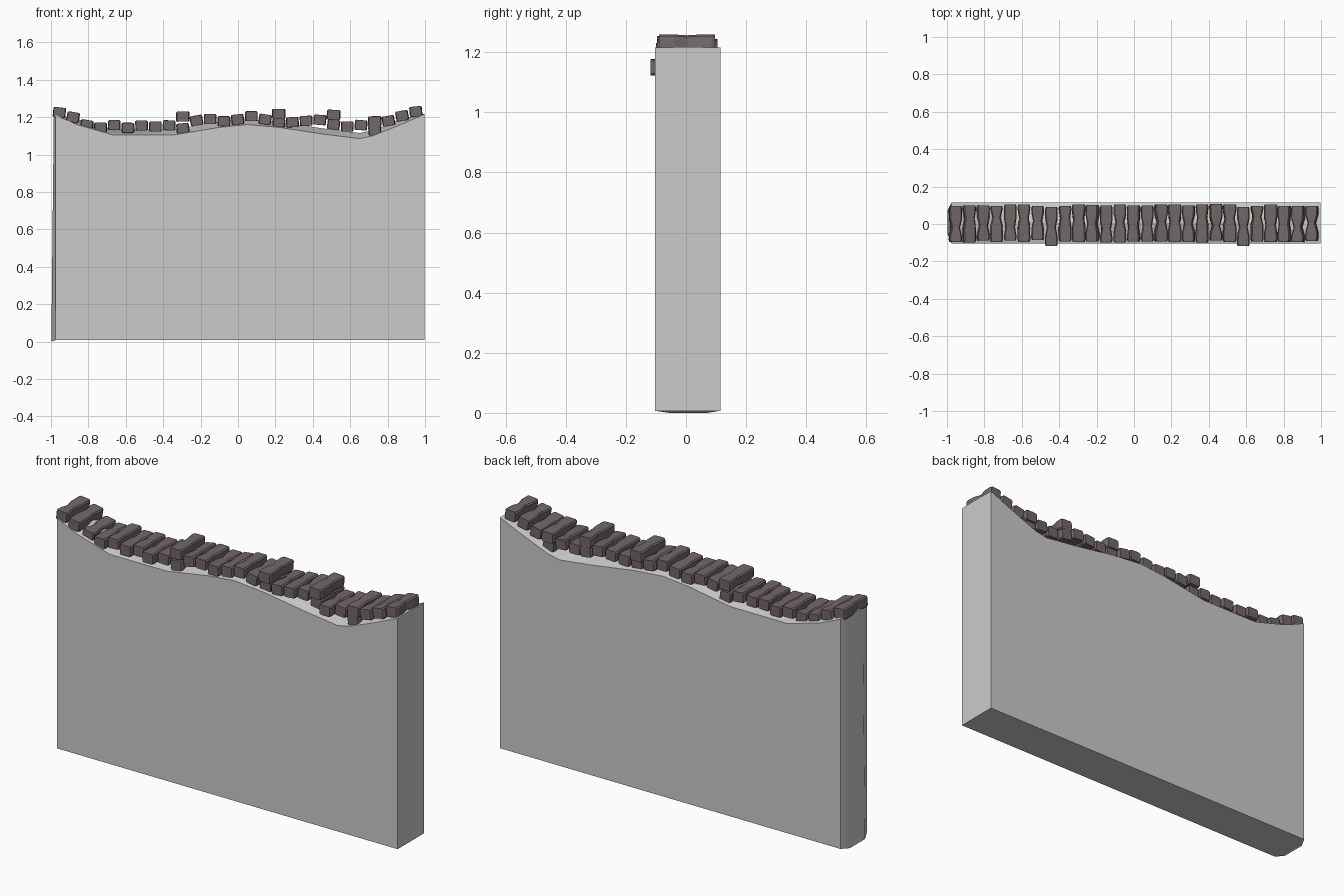
import bpy, bmesh, math, random
from mathutils import Matrix, Vector

if "Cube" in bpy.data.objects:
    bpy.data.objects.remove(bpy.data.objects["Cube"])

random.seed(4)


def add_object(name, bm):
    bmesh.ops.recalc_face_normals(bm, faces=bm.faces)
    mesh = bpy.data.meshes.new(name)
    bm.to_mesh(mesh)
    bm.free()
    ob = bpy.data.objects.new(name, mesh)
    bpy.context.collection.objects.link(ob)
    return ob


def loft(bm, rings):
    """Skin closed rings of points and cap both ends."""
    loops = [[bm.verts.new(p) for p in ring] for ring in rings]
    n = len(loops[0])
    for a, b in zip(loops, loops[1:]):
        for i in range(n):
            bm.faces.new((a[i], a[(i + 1) % n], b[(i + 1) % n], b[i]))
    bm.faces.new(loops[0])
    bm.faces.new(loops[-1][::-1])


# Wall: cross-section with a crowned top, following a sagging top line
top_line = [(-0.975, 1.21), (-0.86, 1.16), (-0.67, 1.105), (-0.34, 1.105),
            (-0.1, 1.145), (0.05, 1.16), (0.22, 1.145), (0.45, 1.11),
            (0.65, 1.085), (0.72, 1.10), (0.87, 1.16), (0.997, 1.215)]
bm = bmesh.new()
rings = [[(-0.998, -0.055, 0), (-0.998, 0.07, 0), (-0.985, 0.07, 1.205),
          (-0.985, 0.007, 1.21), (-0.985, -0.055, 1.205)]]
for x, z in top_line:
    base_x = x
    crown = 0.003 if abs(x) > 0.95 else 0.03
    rings.append([(base_x, -0.103, 0.007), (base_x, 0.115, 0.007),
                  (x, 0.115, z), (x, 0.007, z + crown), (x, -0.103, z)])
loft(bm, rings)
wall = add_object("wall", bm)

# Coping stones: waisted blocks laid across the wall
stone_mat = bpy.data.materials.new("coping_stone")
stone_mat.diffuse_color = (0.17, 0.14, 0.135, 1)
stone_mat.use_nodes = True
stone_mat.node_tree.nodes["Principled BSDF"].inputs["Base Color"].default_value = stone_mat.diffuse_color


def coping_stone(name, x, z, slope, height=0.054, front=-0.095, back=0.105, width=0.068):
    waist = random.uniform(0.6, 0.8)
    mid = random.uniform(-0.03, 0.04)
    sections = [(front, 0.86), (front + 0.012, 1), (mid - 0.045, 0.97), (mid, waist),
                (mid + 0.045, 0.97), (back - 0.012, 1), (back, 0.86)]
    bm = bmesh.new()
    rings = []
    for y, s in sections:
        w = width / 2 * s
        h = height / 2 * (0.82 + 0.18 * s)
        c = 0.006
        rings.append([(-w, y, -h + c), (-w + c, y, -h), (w - c, y, -h), (w, y, -h + c),
                      (w, y, h - c), (w - c, y, h), (-w + c, y, h), (-w, y, h - c)])
    loft(bm, rings)
    ob = add_object(name, bm)
    ob.data.transform(Matrix.Translation((x, 0, z)) @ Matrix.Rotation(-slope, 4, 'Y'))
    ob.data.materials.append(stone_mat)


heights = [1.225, 1.20, 1.158, 1.145, 1.157, 1.143, 1.155, 1.15, 1.156, 1.14,
           1.182, 1.19, 1.178, 1.188, 1.205, 1.188, 1.165, 1.173, 1.18, 1.185,
           1.16, 1.15, 1.157, 1.13, 1.18, 1.207, 1.23]
# stones doubled by a second block on top, given as index: height
upper = {9: 1.203, 16: 1.217, 20: 1.212, 23: 1.178}
protruding = (7, 21)
for i, z in enumerate(heights):
    x = -0.955 + i * 0.0733
    lo, hi = heights[max(i - 1, 0)], heights[min(i + 1, 26)]
    slope = max(-0.3, min(0.3, (hi - lo) / 0.147)) * 0.6
    if i in protruding:
        coping_stone(f"coping_stone_{i}", x, z, slope, front=-0.118, back=0.09)
    else:
        coping_stone(f"coping_stone_{i}", x, z, slope,
                     front=random.uniform(-0.1, -0.085), back=random.uniform(0.095, 0.108))
    if i in upper:
        coping_stone(f"upper_stone_{i}", x, upper[i], slope * 0.3, width=0.073)

# Smooth the wall softly while keeping its corners sharp
bpy.ops.object.select_all(action='DESELECT')
wall.select_set(True)
bpy.context.view_layer.objects.active = wall
bpy.ops.object.shade_smooth_by_angle(angle=math.radians(30))
